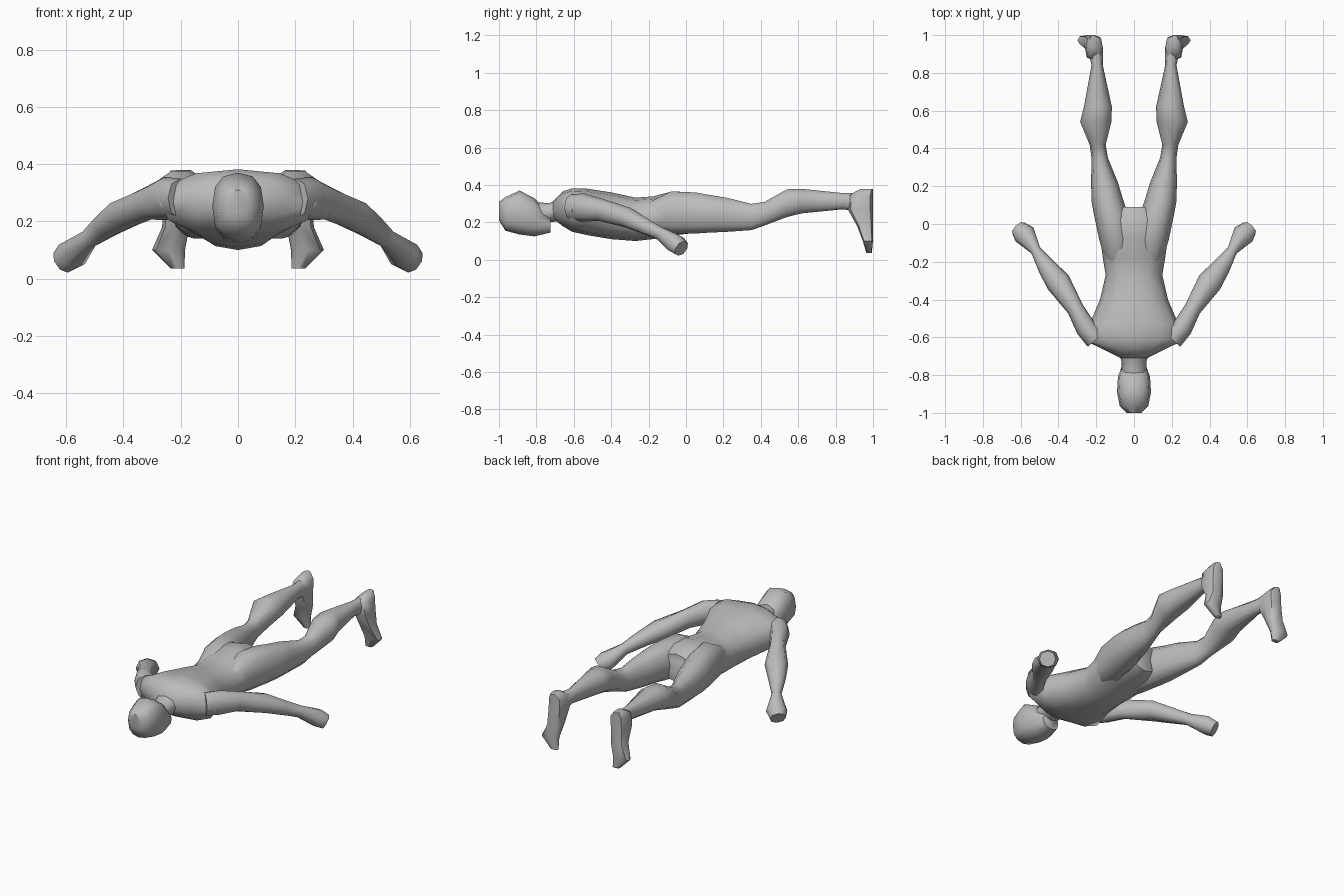
import bpy, bmesh
from math import cos, sin, pi, radians
from mathutils import Vector

cube = bpy.data.objects.get("Cube")
if cube:
    bpy.data.objects.remove(cube, do_unlink=True)

grey = bpy.data.materials.new("plain grey")
grey.use_nodes = True
grey.diffuse_color = (0.5, 0.5, 0.5, 1)
grey.node_tree.nodes["Principled BSDF"].inputs["Base Color"].default_value = (0.5, 0.5, 0.5, 1)


def loft(name, rings, sides=8, power=0.9, side=1):
    """Skin rings given as (centre, half axis, half axis); side -1 mirrors."""
    bm = bmesh.new()
    loops = []
    for c, u, v in rings:
        loop = []
        for i in range(sides):
            a = 2 * pi * i / sides
            p = Vector(c)
            for axis, t in ((u, cos(a)), (v, sin(a))):
                t = 0 if abs(t) < 1e-6 else t
                p = p + axis * (abs(t) ** power * (1 if t > 0 else -1))
            p.x *= side
            loop.append(bm.verts.new(p))
        loops.append(loop)
    for a, b in zip(loops, loops[1:]):
        for i in range(sides):
            j = (i + 1) % sides
            bm.faces.new((a[i], a[j], b[j], b[i]))
    bm.faces.new(loops[0])
    bm.faces.new(loops[-1])
    bmesh.ops.recalc_face_normals(bm, faces=bm.faces)
    mesh = bpy.data.meshes.new(name)
    bm.to_mesh(mesh)
    bm.free()
    mesh.materials.append(grey)
    obj = bpy.data.objects.new(name, mesh)
    bpy.context.collection.objects.link(obj)
    bpy.ops.object.select_all(action='DESELECT')
    obj.select_set(True)
    bpy.context.view_layer.objects.active = obj
    bpy.ops.object.shade_smooth_by_angle(angle=radians(55))
    return obj


def along_y(y, x0, x1, z0, z1):
    return (((x0 + x1) / 2, y, (z0 + z1) / 2),
            Vector(((x1 - x0) / 2, 0, 0)), Vector((0, 0, (z1 - z0) / 2)))


def along_z(z, x0, x1, y0, y1):
    return (((x0 + x1) / 2, (y0 + y1) / 2, z),
            Vector(((x1 - x0) / 2, 0, 0)), Vector((0, (y1 - y0) / 2, 0)))


def centred(rows):
    return [along_y(y, -w, w, z0, z1) for y, w, z0, z1 in rows]


# Torso from collar to crotch: y, half width, bottom, top
loft("torso", centred([
    (-0.71, 0.07, 0.22, 0.315), (-0.66, 0.17, 0.18, 0.365),
    (-0.61, 0.275, 0.15, 0.382), (-0.53, 0.235, 0.132, 0.38),
    (-0.40, 0.18, 0.11, 0.36), (-0.27, 0.15, 0.1, 0.332),
    (-0.18, 0.165, 0.11, 0.338), (-0.07, 0.18, 0.13, 0.366),
    (0.02, 0.17, 0.14, 0.36), (0.09, 0.09, 0.16, 0.335)]), sides=12)

# Head and neck, face down
loft("head", centred([
    (-1.0, 0.04, 0.21, 0.31), (-0.965, 0.075, 0.155, 0.335),
    (-0.89, 0.09, 0.135, 0.37), (-0.81, 0.085, 0.125, 0.328),
    (-0.725, 0.055, 0.145, 0.24)]), sides=12, power=0.8)
loft("neck", centred([
    (-0.83, 0.065, 0.19, 0.31), (-0.73, 0.065, 0.2, 0.302),
    (-0.65, 0.09, 0.21, 0.35)]))

# Leg: y, inner x, outer x, bottom, top
leg = [along_y(*r) for r in (
    (-0.2, 0.02, 0.15, 0.15, 0.31), (-0.08, 0.01, 0.185, 0.135, 0.37),
    (0.05, 0.03, 0.212, 0.135, 0.365), (0.12, 0.055, 0.225, 0.14, 0.352),
    (0.22, 0.085, 0.227, 0.145, 0.335), (0.35, 0.138, 0.225, 0.155, 0.302),
    (0.42, 0.15, 0.235, 0.18, 0.312), (0.54, 0.12, 0.285, 0.225, 0.38),
    (0.62, 0.117, 0.265, 0.245, 0.382), (0.84, 0.165, 0.225, 0.268, 0.358),
    (0.93, 0.165, 0.245, 0.25, 0.36))]

# Foot, toes down: z, inner x, outer x, front y, sole y
foot = [along_z(*r) for r in (
    (0.377, 0.195, 0.235, 0.93, 1.0), (0.345, 0.165, 0.255, 0.87, 1.0),
    (0.27, 0.165, 0.26, 0.865, 1.0), (0.18, 0.17, 0.265, 0.915, 1.0),
    (0.10, 0.185, 0.30, 0.945, 1.0), (0.035, 0.187, 0.235, 0.965, 0.993))]

# Arm and hand: centre, half width sideways, half depth
arm_path = [((0.2, -0.61, 0.28), 0.06, 0.07), ((0.255, -0.55, 0.28), 0.055, 0.075),
            ((0.31, -0.45, 0.265), 0.045, 0.06), ((0.40, -0.31, 0.225), 0.066, 0.055),
            ((0.46, -0.23, 0.185), 0.05, 0.045), ((0.52, -0.14, 0.14), 0.028, 0.036),
            ((0.58, -0.055, 0.085), 0.06, 0.052), ((0.61, -0.025, 0.06), 0.045, 0.045)]
arm = []
for i, (c, w, d) in enumerate(arm_path):
    before = Vector(arm_path[max(i - 1, 0)][0])
    after = Vector(arm_path[min(i + 1, len(arm_path) - 1)][0])
    way = (after - before).normalized()
    across = way.cross(Vector((0, 0, 1))).normalized()
    arm.append((c, across * w, across.cross(way) * d))

for word, s in (("left", 1), ("right", -1)):
    loft(word + "_leg", leg, sides=10, side=s)
    loft(word + "_foot", foot, power=0.75, side=s)
    loft(word + "_arm", arm, side=s)
